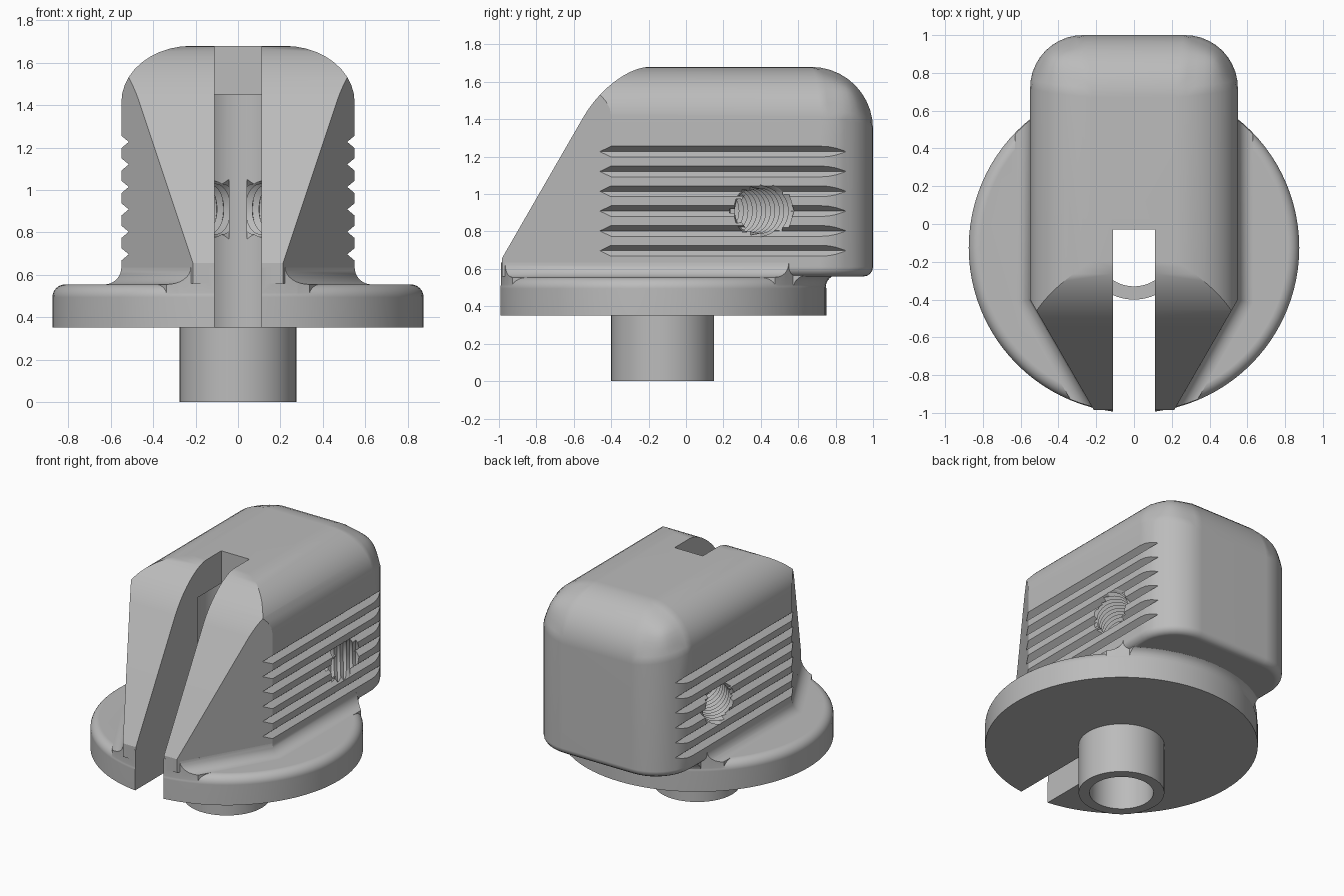
import bpy, bmesh, math
from mathutils import Matrix, Vector

if "Cube" in bpy.data.objects:
    bpy.data.objects.remove(bpy.data.objects["Cube"])

HALF_W, DISK_R, DISK_Y, DISK_TOP, DISK_BOT = 0.55, 0.875, -0.125, 0.555, 0.352

grey = bpy.data.materials.new("neutral grey")
grey.use_nodes = True
grey.diffuse_color = (0.5, 0.5, 0.5, 1)
grey.node_tree.nodes["Principled BSDF"].inputs["Base Color"].default_value = (0.5, 0.5, 0.5, 1)


def finish(bm, name):
    bmesh.ops.recalc_face_normals(bm, faces=bm.faces)
    mesh = bpy.data.meshes.new(name)
    bm.to_mesh(mesh)
    bm.free()
    mesh.materials.append(grey)
    obj = bpy.data.objects.new(name, mesh)
    bpy.context.collection.objects.link(obj)
    return obj


def loft(name, rings):
    """Closed solid through a list of equal-length point rings."""
    bm = bmesh.new()
    rows = [[bm.verts.new(p) for p in ring] for ring in rings]
    n = len(rows[0])
    for a, b in zip(rows, rows[1:]):
        for i in range(n):
            bm.faces.new((a[i], a[(i + 1) % n], b[(i + 1) % n], b[i]))
    bm.faces.new(rows[0])
    bm.faces.new(rows[-1])
    return finish(bm, name)


def turned(name, profile, matrix, sides=96):
    """Solid of revolution from (radius, height) pairs."""
    ang = [math.tau * i / sides for i in range(sides)]
    return loft(name, [[matrix @ Vector((r * math.cos(a), r * math.sin(a), z)) for a in ang]
                       for r, z in profile])


def box(name, lo, hi):
    return loft(name, [[(lo[0], lo[1], z), (hi[0], lo[1], z), (hi[0], hi[1], z), (lo[0], hi[1], z)]
                       for z in (lo[2], hi[2])])


def activate(obj):
    bpy.ops.object.select_all(action='DESELECT')
    obj.select_set(True)
    bpy.context.view_layer.objects.active = obj


def apply_mod(obj, mod):
    activate(obj)
    bpy.ops.object.modifier_apply(modifier=mod.name)


def combine(obj, other, operation):
    mod = obj.modifiers.new(operation, 'BOOLEAN')
    mod.operation, mod.object, mod.solver = operation, other, 'EXACT'
    apply_mod(obj, mod)
    bpy.data.objects.remove(other)


axis = Matrix.Translation((0, DISK_Y, 0))
quarter = [math.pi / 2 * i / 8 for i in range(9)]

# Body block with a sloped front, rounded top and rounded back corners
side = [(-0.985, 0.56), (-0.985, 0.655), (-0.394, 1.68), (1, 1.68), (1, 0.56)]
body = loft("body", [[(x, y, z) for y, z in side] for x in (-HALF_W, HALF_W)])
bm = bmesh.new()
bm.from_mesh(body.data)
weight = bm.edges.layers.float.new("bevel_weight_edge")
for e in bm.edges:
    a, b = (v.co for v in e.verts)
    if min(a.z, b.z) > 1.6:
        along_x = abs(a.x - b.x) > 0.1
        e[weight] = 0.6 if along_x and a.y < 0 else 1.0
    elif a.y > 0.9 and b.y > 0.9 and abs(a.z - b.z) > 0.5:
        e[weight] = 0.85
bm.to_mesh(body.data)
bm.free()
bevel = body.modifiers.new("rounding", 'BEVEL')
bevel.limit_method, bevel.width, bevel.segments = 'WEIGHT', 0.33, 10
apply_mod(body, bevel)

# Small rounding under the overhang, then the angled front cheeks
bm = bmesh.new()
bm.from_mesh(body.data)
low = [e for e in bm.edges if all(v.co.z < 0.57 and v.co.y > -0.9 for v in e.verts)]
low += [e for e in bm.edges if all(v.co.z < 0.57 for v in e.verts)
        and abs(e.verts[0].co.y - e.verts[1].co.y) > 1]
bmesh.ops.bevel(bm, geom=list(set(low)), offset=0.05, segments=4, profile=0.5, affect='EDGES')
for s in (-1, 1):
    cut = bmesh.ops.bisect_plane(bm, geom=bm.verts[:] + bm.edges[:] + bm.faces[:],
                                 plane_co=(s * HALF_W, -0.4, 0), plane_no=(s * 0.866, -0.5, 0),
                                 clear_outer=True)
    rim = [e for e in cut["geom_cut"] if isinstance(e, bmesh.types.BMEdge)]
    bmesh.ops.holes_fill(bm, edges=rim, sides=0)
bmesh.ops.recalc_face_normals(bm, faces=bm.faces)
bm.to_mesh(body.data)
bm.free()

# Round base flange with a softened upper rim
rim_r = 0.06
flange = turned("flange", [(DISK_R, DISK_BOT)] + [
    (DISK_R - rim_r + rim_r * math.cos(t), DISK_TOP - rim_r + rim_r * math.sin(t))
    for t in quarter], axis)


# Concave fillet where the body meets the flange
def plan(d, z):
    right = [(0.146 + 1.155 * d, -1.1, z), (HALF_W + d, -0.4 - 0.268 * d, z), (HALF_W + d, 0.9, z)]
    return right + [(-x, y, z) for x, y, z in reversed(right)]


fil = 0.08
rings = [plan(fil, 0.5)] + [plan(fil * (1 - math.sin(t)), DISK_TOP + fil * (1 - math.cos(t)))
                            for t in quarter]
fillet = loft("fillet", rings)
combine(fillet, turned("fillet_limit", [(DISK_R - 0.004, 0.4), (DISK_R - 0.004, 1)], axis), 'INTERSECT')

# Concave fillet below the overhanging back
under = turned("under_fillet", [(0.8, 0.4), (DISK_R - 0.003, 0.4)] + [
    (DISK_R - 0.003 + 0.07 * (1 - math.cos(t)), 0.5 + 0.07 * math.sin(t)) for t in quarter]
    + [(0.8, 0.6)], axis)
combine(under, box("under_limit", (-0.52, 0.3, 0.3), (0.52, 0.96, 0.7)), 'INTERSECT')

for part in (fillet, under, flange):
    combine(body, part, 'UNION')

# Front slot and the vertical bore
combine(body, box("slot", (-0.11, -1.3, 0.2), (0.11, -0.03, 2)), 'DIFFERENCE')
combine(body, turned("bore", [(0.205, 0.2), (0.205, 1.45)], axis), 'DIFFERENCE')

# Grip grooves and slanted threaded holes on both sides
for s in (-1, 1):
    for i in range(6):
        z = 0.697 + 0.106 * i
        vee = [(0.515, z), (0.575, z + 0.05), (0.575, z - 0.05)]
        combine(body, loft("groove", [[(s * x, y, h) for x, h in vee] for y in (-0.7, 0.97)]),
                'DIFFERENCE')
    inward = Vector((-0.8 * s, -0.6, 0))
    place = Matrix.Translation(Vector((s * 0.53, 0.41, 0.91)) - inward * 0.13) \
        @ inward.to_track_quat('Z', 'Y').to_matrix().to_4x4()
    thread = [(0.118 if k % 2 else 0.142, 0.02 * k) for k in range(37)]
    combine(body, turned("thread", thread, place, 40), 'DIFFERENCE')

# Hollow spigot under the flange
spigot = turned("spigot", [(0.275, 0), (0.275, DISK_BOT)], axis)
combine(spigot, turned("spigot_bore", [(0.205, -0.1), (0.205, 0.5)], axis), 'DIFFERENCE')

for obj in (body, spigot):
    activate(obj)
    bpy.ops.object.shade_smooth_by_angle(angle=math.radians(28))
    obj.modifiers.new("even shading", 'WEIGHTED_NORMAL').keep_sharp = True
